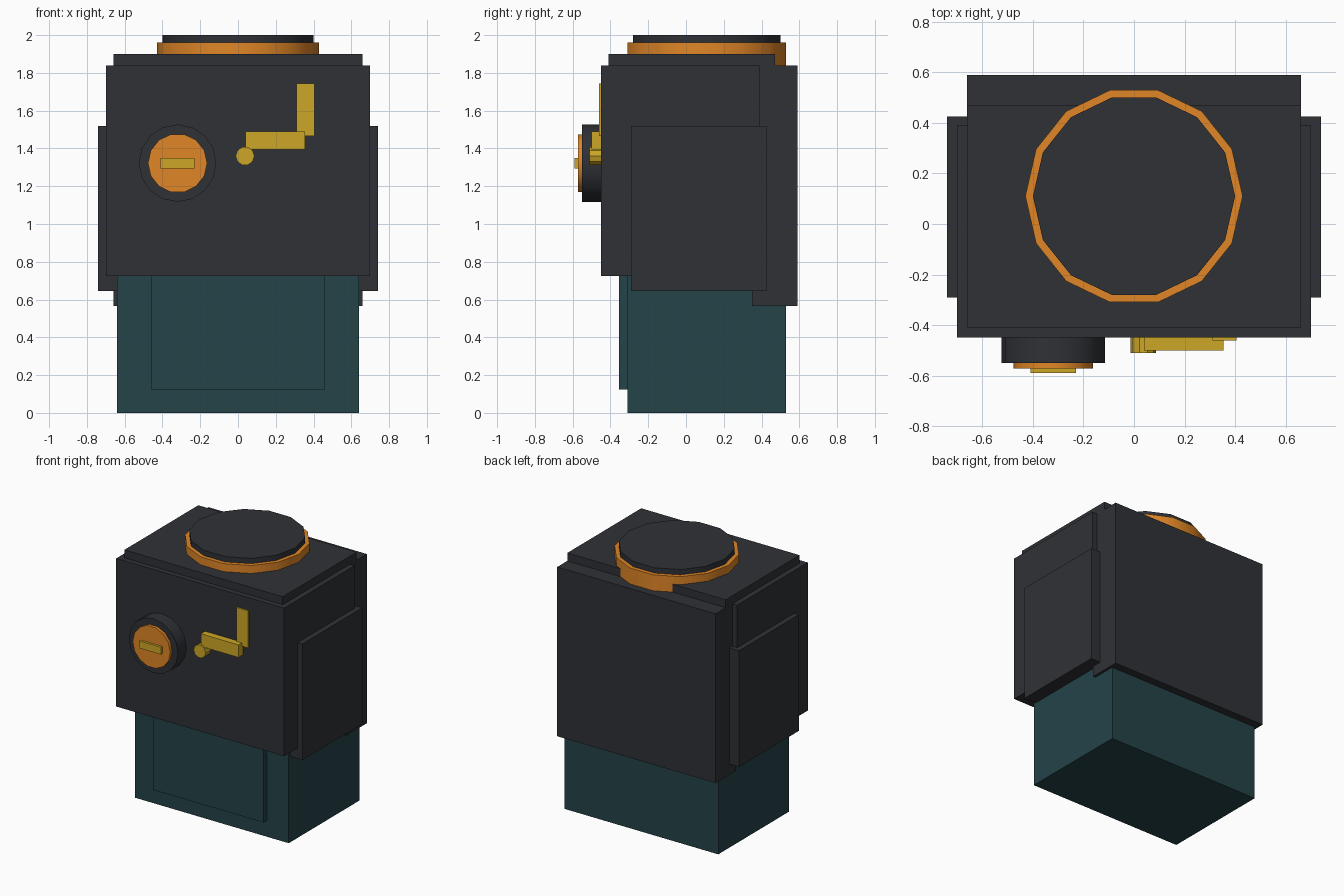
import bpy, math

if "Cube" in bpy.data.objects:
    bpy.data.objects.remove(bpy.data.objects["Cube"])


def material(name, rgb):
    m = bpy.data.materials.new(name)
    m.diffuse_color = (*rgb, 1)
    m.use_nodes = True
    m.node_tree.nodes["Principled BSDF"].inputs["Base Color"].default_value = m.diffuse_color
    return m


BLACK = material("charcoal", (0.028, 0.031, 0.037))
TEAL = material("teal", (0.018, 0.056, 0.066))
ORANGE = material("orange", (0.75, 0.24, 0.02))
YELLOW = material("yellow", (0.61, 0.39, 0.02))


def box(name, x, y, z, mat):
    """Box from (min, max) pairs."""
    bpy.ops.mesh.primitive_cube_add(size=1)
    o = bpy.context.object
    o.name = name
    for v in o.data.vertices:
        v.co = [lo if c < 0 else hi for c, (lo, hi) in zip(v.co, (x, y, z))]
    o.data.materials.append(mat)
    return o


def disc(name, sides, r, centre, depth, mat, facing_front=False):
    """Cylinder with a corner on the x axis, along z or along y."""
    bpy.ops.mesh.primitive_cylinder_add(vertices=sides, radius=r, depth=depth)
    o = bpy.context.object
    o.name = name
    turn = -math.pi / 2
    c, s = math.cos(turn), math.sin(turn)
    for v in o.data.vertices:
        x, y, z = v.co
        v.co = (c * x - s * y, s * x + c * y, z)
    o.location = centre
    if facing_front:
        o.rotation_euler = (math.pi / 2, 0, 0)
    bpy.ops.object.shade_smooth_by_angle(angle=math.radians(30))
    o.data.materials.append(mat)
    return o


# Lower body and its front panel
box("lower_body", (-0.64, 0.64), (-0.31, 0.53), (0, 0.85), TEAL)
box("lower_front_panel", (-0.46, 0.46), (-0.355, -0.29), (0.125, 0.80), TEAL)

# Upper housing
box("front_housing", (-0.70, 0.70), (-0.45, 0.39), (0.725, 1.84), BLACK)
box("back_housing", (-0.66, 0.66), (0.35, 0.59), (0.565, 1.84), BLACK)
box("top_slab", (-0.66, 0.66), (-0.41, 0.47), (1.80, 1.90), BLACK)
for side, s in (("left", -1), ("right", 1)):
    box(side + "_side_plate", tuple(sorted((s * 0.62, s * 0.74))),
        (-0.29, 0.425), (0.645, 1.52), BLACK)

# Round lid
disc("lid_ring", 14, 0.43, (0, 0.11, 1.90), 0.12, ORANGE)
disc("lid_cap", 14, 0.40, (0, 0.11, 1.97), 0.06, BLACK)

# Front dial
disc("dial_base", 16, 0.205, (-0.32, -0.49, 1.322), 0.12, BLACK, True)
disc("dial_face", 14, 0.157, (-0.32, -0.55, 1.322), 0.045, ORANGE, True)
box("dial_grip", (-0.41, -0.23), (-0.59, -0.56), (1.295, 1.35), YELLOW)

# Angular trim beside the dial
disc("trim_stud", 10, 0.05, (0.037, -0.47, 1.36), 0.08, YELLOW, True)
box("trim_bar", (0.04, 0.355), (-0.50, -0.43), (1.395, 1.49), YELLOW)
box("trim_upright", (0.31, 0.405), (-0.46, -0.43), (1.465, 1.745), YELLOW)
